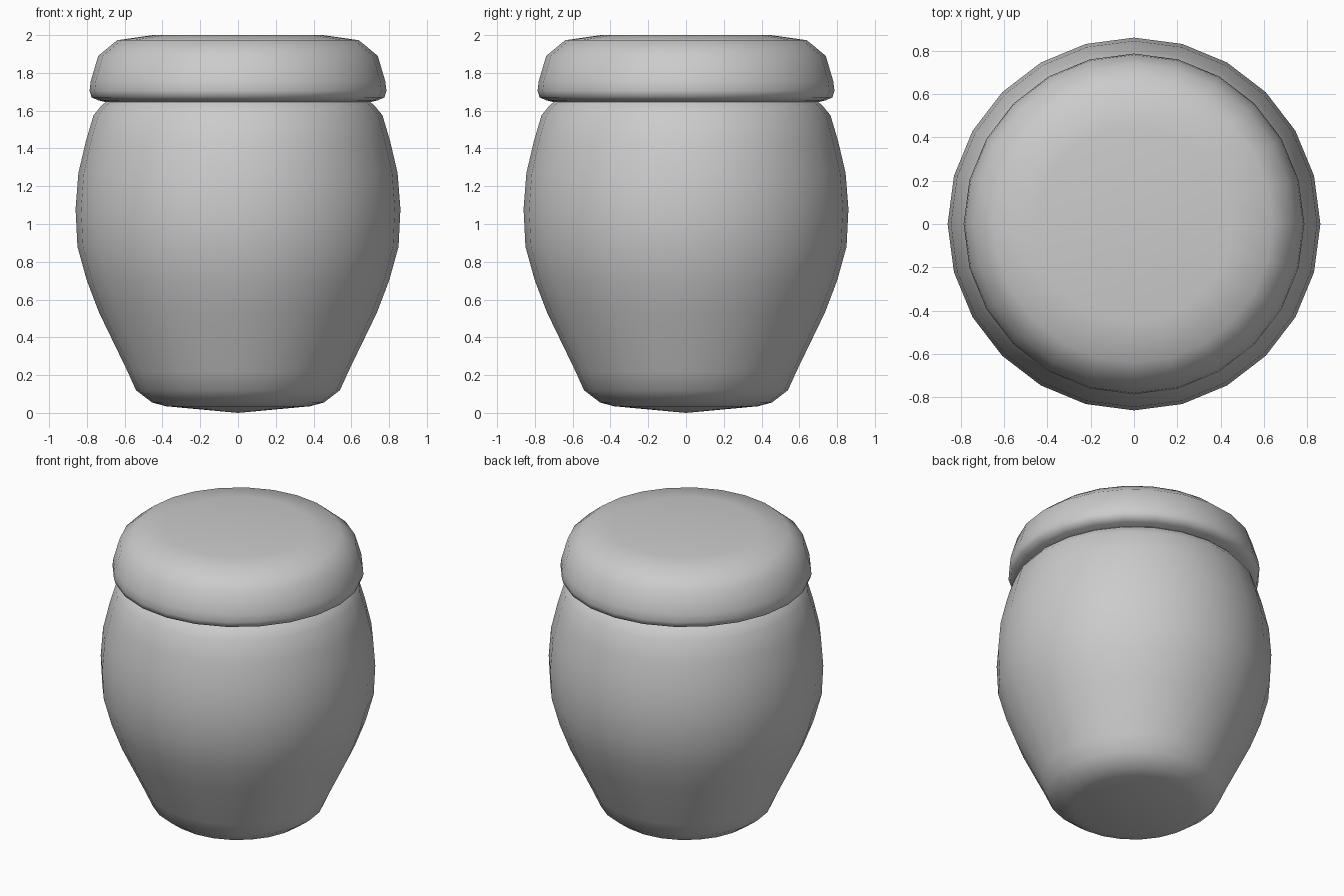
import bpy, bmesh
from math import cos, sin, tau

if "Cube" in bpy.data.objects:
    bpy.data.objects.remove(bpy.data.objects["Cube"])

SIDES = 24


def lathe(name, profile):
    """Revolve an (r, z) profile around z; r = 0 ends become poles."""
    bm = bmesh.new()
    rings = []
    for r, z in profile:
        n = SIDES if r > 0 else 1
        rings.append([bm.verts.new((r * cos(tau * i / SIDES), r * sin(tau * i / SIDES), z))
                      for i in range(n)])
    for a, b in zip(rings, rings[1:]):
        for i in range(SIDES):
            j = (i + 1) % SIDES
            corners = [a[i % len(a)], a[j % len(a)], b[j % len(b)], b[i % len(b)]]
            bm.faces.new(list(dict.fromkeys(corners)))
    bmesh.ops.recalc_face_normals(bm, faces=bm.faces)
    for f in bm.faces:
        f.smooth = True
    mesh = bpy.data.meshes.new(name)
    bm.to_mesh(mesh)
    bm.free()
    obj = bpy.data.objects.new(name, mesh)
    bpy.context.collection.objects.link(obj)
    return obj


# Bulging jar body with a slightly pointed base, open under the lid
lathe("jar_body", [
    (0, 0), (0.38, 0.035), (0.455, 0.055), (0.54, 0.12), (0.585, 0.22),
    (0.735, 0.53), (0.80, 0.70), (0.85, 0.88), (0.86, 1.08), (0.845, 1.27),
    (0.805, 1.44), (0.765, 1.575), (0.72, 1.63), (0.70, 1.645)])

# Rounded overhanging lid, underside meeting the neck
lathe("jar_lid", [
    (0.70, 1.645), (0.74, 1.655), (0.775, 1.67), (0.786, 1.705), (0.78, 1.755),
    (0.74, 1.89), (0.64, 1.973), (0.45, 2.0), (0, 2.0)])
